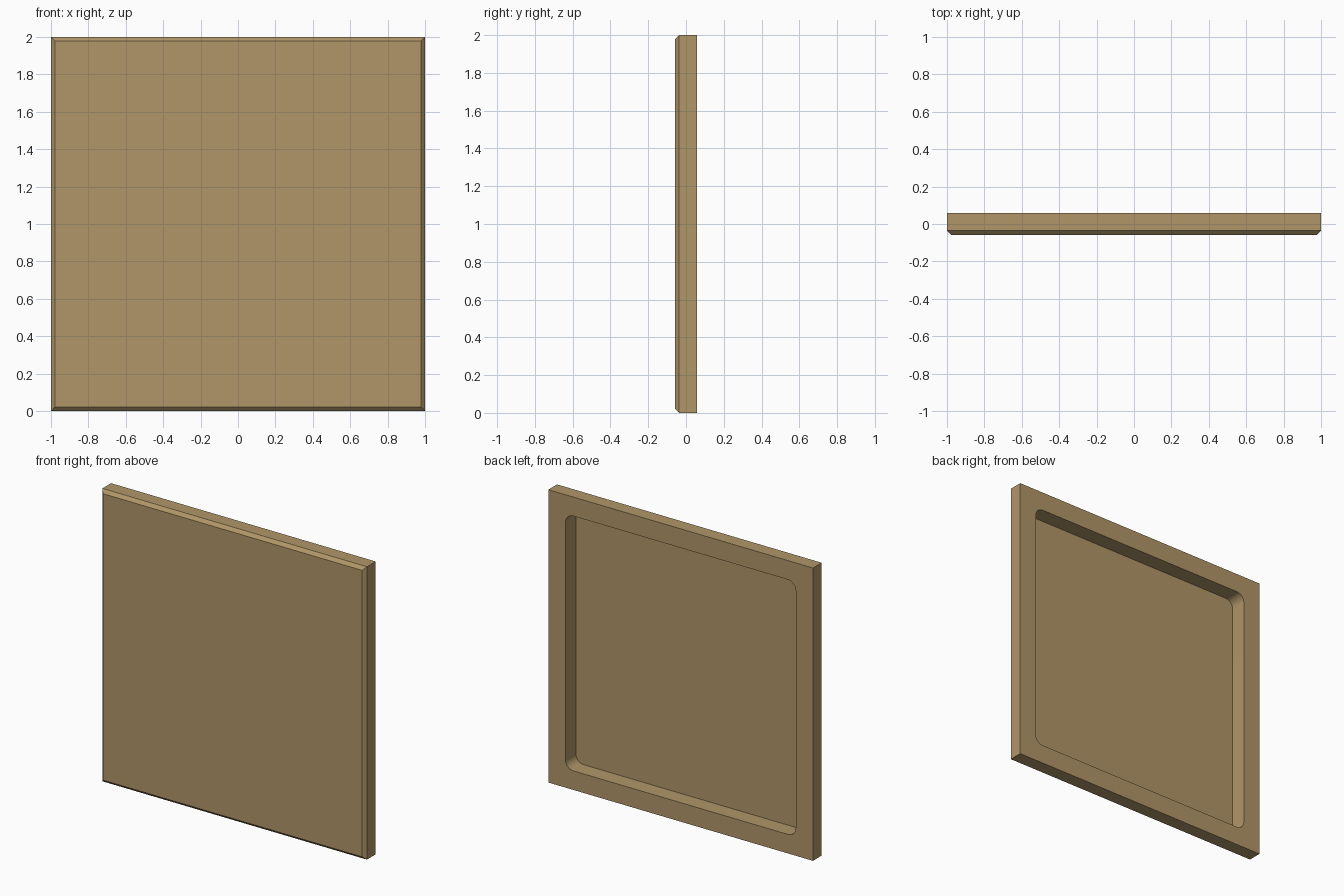
import bpy, bmesh, math

if "Cube" in bpy.data.objects:
    bpy.data.objects.remove(bpy.data.objects["Cube"])

FRONT, BACK = -0.058, 0.058      # panel faces in y
CHAMFER = 0.022                  # bevel round the front face
POCKET, RADIUS = 0.87, 0.06      # half size and corner radius of the back recess
FLOOR = FRONT + 0.005            # recess floor, just behind the front skin
STEPS = 8

wood = bpy.data.materials.new("tan wood")
wood.diffuse_color = (0.434, 0.305, 0.138, 1)
wood.use_nodes = True
wood.node_tree.nodes["Principled BSDF"].inputs["Base Color"].default_value = wood.diffuse_color

bm = bmesh.new()


def square(half, y):
    """Four corners of an upright square, counter-clockwise seen from the front."""
    return [bm.verts.new((sx * half, y, 1 + sz * half))
            for sx, sz in ((1, 1), (-1, 1), (-1, -1), (1, -1))]


def rounded(y):
    """Rounded square as four corner arcs."""
    arcs = []
    c = POCKET - RADIUS
    for k, (sx, sz) in enumerate(((1, 1), (-1, 1), (-1, -1), (1, -1))):
        arc = []
        for i in range(STEPS + 1):
            a = math.pi / 2 * (k + i / STEPS)
            arc.append(bm.verts.new((sx * c + RADIUS * math.cos(a), y,
                                     1 + sz * c + RADIUS * math.sin(a))))
        arcs.append(arc)
    return arcs


def bridge(a, b):
    n = len(a)
    for i in range(n):
        j = (i + 1) % n
        bm.faces.new((a[i], a[j], b[j], b[i]))


# Outer shell: front face, chamfer and sides
front = square(1 - CHAMFER, FRONT)
edge = square(1, FRONT + CHAMFER)
back = square(1, BACK)
bm.faces.new(front)
bridge(front, edge)
bridge(edge, back)

# Back rim: fans at the corners, quads along the sides
rim = rounded(BACK)
for k in range(4):
    nxt = (k + 1) % 4
    for i in range(STEPS):
        bm.faces.new((back[k], rim[k][i], rim[k][i + 1]))
    bm.faces.new((back[k], rim[k][-1], rim[nxt][0], back[nxt]))

# Recess walls and floor
floor = sum(rounded(FLOOR), [])
bridge(sum(rim, []), floor)
bm.faces.new(floor)

bmesh.ops.recalc_face_normals(bm, faces=bm.faces)
mesh = bpy.data.meshes.new("recessed_panel")
bm.to_mesh(mesh)
bm.free()
mesh.materials.append(wood)
panel = bpy.data.objects.new("recessed_panel", mesh)
bpy.context.collection.objects.link(panel)

# Smooth only the recess corners
bpy.context.view_layer.objects.active = panel
panel.select_set(True)
bpy.ops.object.shade_smooth_by_angle(angle=math.radians(30))
